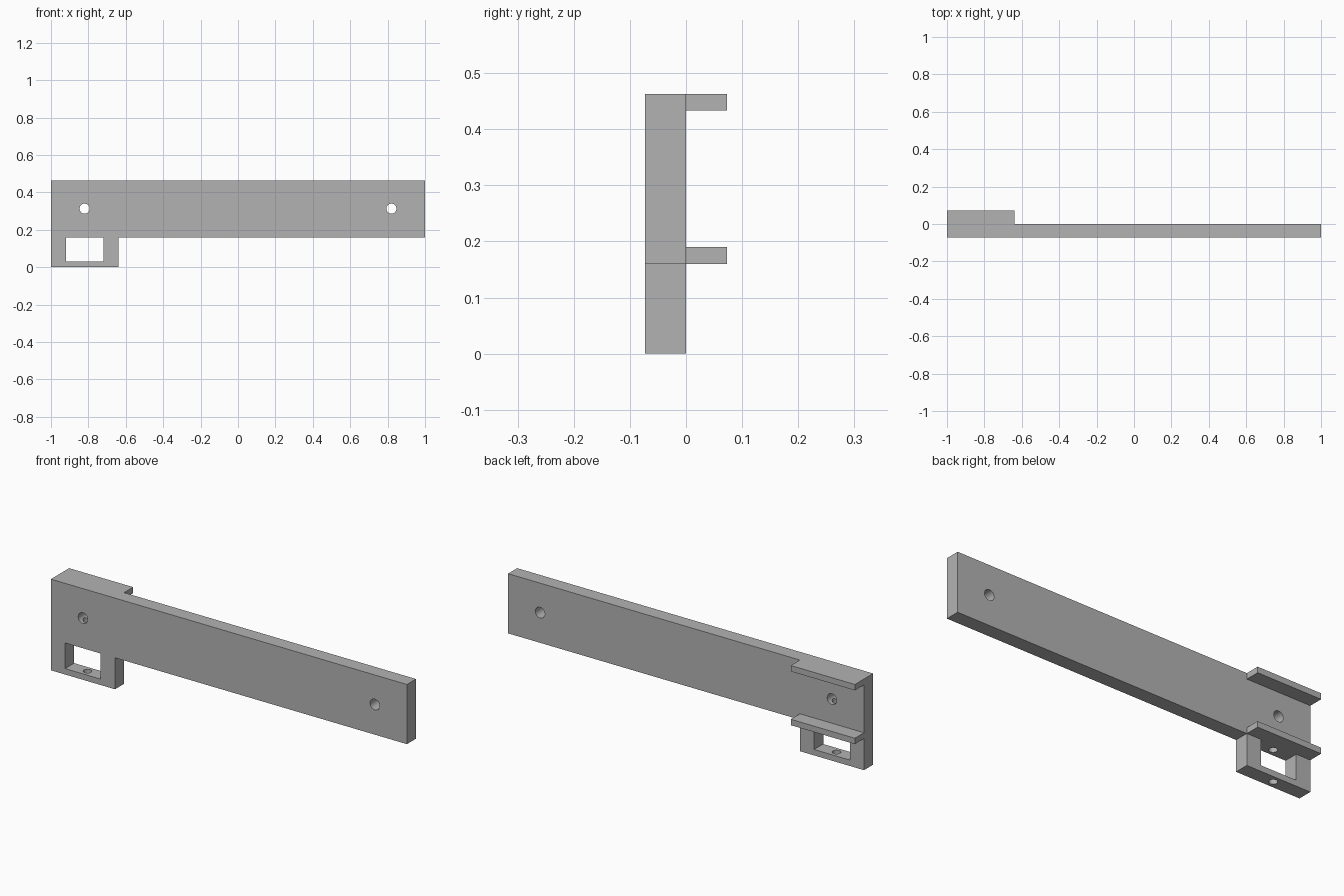
import bpy
import bmesh
from math import pi

cube = bpy.data.objects.get("Cube")
if cube:
    bpy.data.objects.remove(cube, do_unlink=True)

# Shared dimensions
TOP, UNDER = 0.463, 0.16        # long bar, top and underside
FRONT, BACK = -0.073, 0.0       # plate thickness
DEPTH = 0.073                   # how far the ledges reach behind the plate
LEFT, INNER, RIGHT = -1.0, -0.64, 1.0
WALL = 0.03                     # ledge and lower rail thickness
HOLE_X, HOLE_Z = 0.82, 0.313

grey = bpy.data.materials.new("plain grey")
grey.use_nodes = True
grey.diffuse_color = (0.45, 0.45, 0.45, 1)
grey.node_tree.nodes["Principled BSDF"].inputs["Base Color"].default_value = (0.45, 0.45, 0.45, 1)


def prism(name, outline, y0, y1):
    """Extrude an x-z outline from y0 back to y1."""
    bm = bmesh.new()
    face = bm.faces.new([bm.verts.new((x, y0, z)) for x, z in outline])
    extruded = bmesh.ops.extrude_face_region(bm, geom=[face])["geom"]
    moved = [v for v in extruded if isinstance(v, bmesh.types.BMVert)]
    bmesh.ops.translate(bm, verts=moved, vec=(0, y1 - y0, 0))
    bmesh.ops.recalc_face_normals(bm, faces=bm.faces)
    mesh = bpy.data.meshes.new(name)
    bm.to_mesh(mesh)
    bm.free()
    mesh.materials.append(grey)
    obj = bpy.data.objects.new(name, mesh)
    bpy.context.collection.objects.link(obj)
    return obj


def box(name, x0, x1, y0, y1, z0, z1):
    return prism(name, [(x0, z0), (x1, z0), (x1, z1), (x0, z1)], y0, y1)


def drill(name, radius, length, location, tilt=0):
    bpy.ops.mesh.primitive_cylinder_add(vertices=24, radius=radius, depth=length,
                                        location=location, rotation=(tilt, 0, 0))
    obj = bpy.context.object
    obj.name = name
    obj.data.materials.append(grey)
    return obj


def cut(target, cutter):
    """Subtract the cutter from the target, then discard it."""
    cutter.hide_render = True
    bpy.context.view_layer.objects.active = target
    mod = target.modifiers.new("cut", 'BOOLEAN')
    mod.operation, mod.solver, mod.object = 'DIFFERENCE', 'EXACT', cutter
    bpy.ops.object.modifier_apply(modifier=mod.name)
    bpy.data.objects.remove(cutter, do_unlink=True)


# Long bar with the bracket dropping down at one end
plate = prism("mounting_plate", [(LEFT, 0), (INNER, 0), (INNER, UNDER),
                                 (RIGHT, UNDER), (RIGHT, TOP), (LEFT, TOP)], FRONT, BACK)

# Window in the bracket
cut(plate, box("window_cutter", -0.92, -0.72, FRONT - 0.1, BACK + 0.1, WALL, UNDER))

# Mounting holes from front to back
for x in (-HOLE_X, HOLE_X):
    cut(plate, drill("mounting_hole_cutter", 0.027, 0.4, (x, 0, HOLE_Z), pi / 2))

# Upright screw hole through the lower rail and up into the bar
cut(plate, drill("screw_hole_cutter", 0.02, HOLE_Z + 0.1,
                 (-HOLE_X, FRONT / 2, (HOLE_Z - 0.1) / 2)))

# Ledges behind the plate
box("upper_ledge", LEFT, INNER, BACK, DEPTH, TOP - WALL, TOP)
box("lower_ledge", LEFT, INNER, BACK, DEPTH, UNDER, UNDER + WALL)

# Smooth hole walls, sharp edges
bpy.ops.object.select_all(action='DESELECT')
plate.select_set(True)
bpy.context.view_layer.objects.active = plate
bpy.ops.object.shade_smooth_by_angle(angle=pi / 6)
